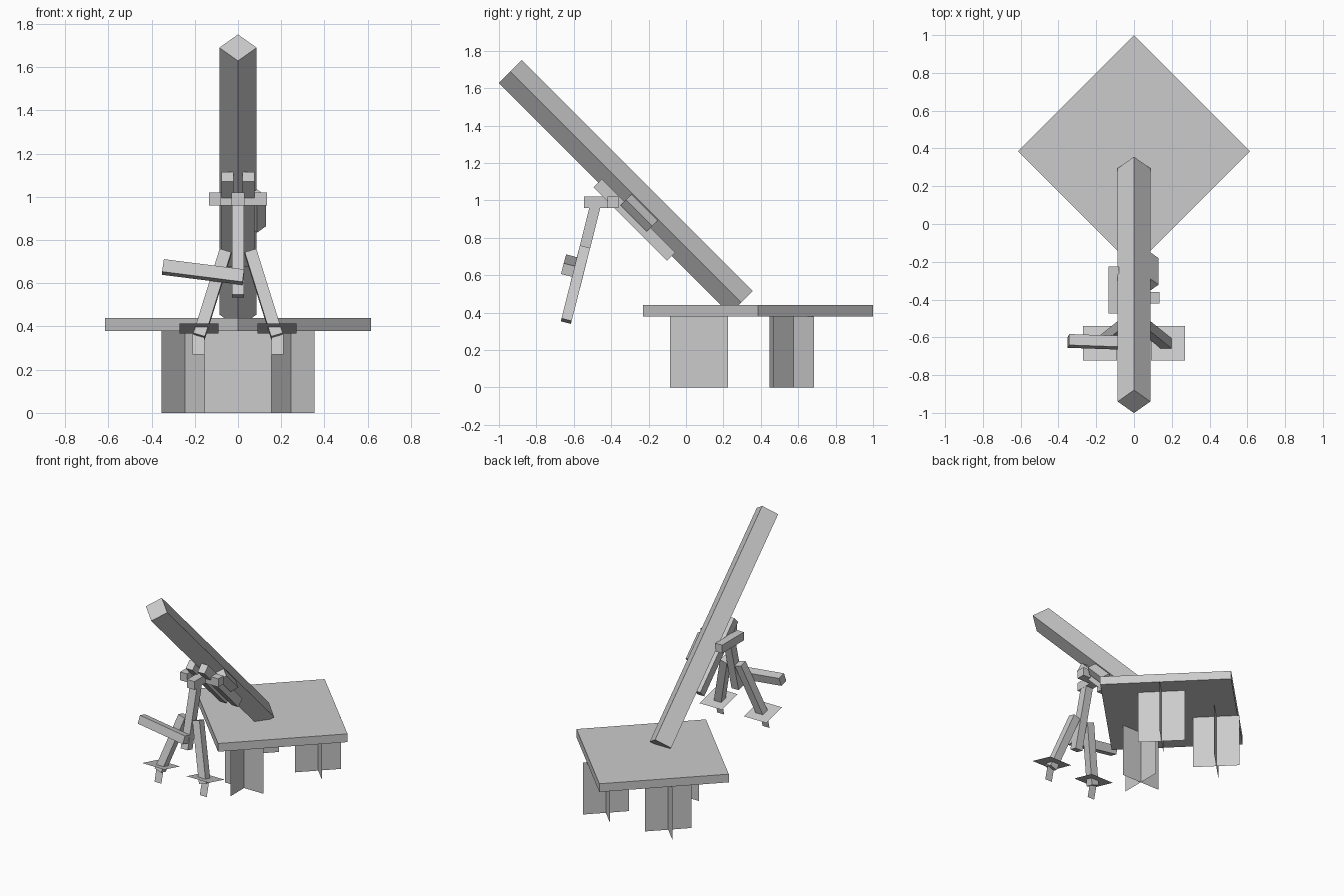
import bpy, math
from mathutils import Vector as V, Matrix

if "Cube" in bpy.data.objects:
    bpy.data.objects.remove(bpy.data.objects["Cube"])

S = math.sqrt(0.5)


def mesh(name, verts, faces):
    me = bpy.data.meshes.new(name)
    me.from_pydata([tuple(v) for v in verts], [], faces)
    ob = bpy.data.objects.new(name, me)
    bpy.context.collection.objects.link(ob)
    return ob


def bar(name, a, b, w, h, side=(1, 0, 0), roll=0):
    """Box running from a to b; w along the side direction, h across it."""
    a, b = V(a), V(b)
    d = (b - a).normalized()
    u = V(side)
    u = (u - d * u.dot(d)).normalized()
    u = Matrix.Rotation(roll, 3, d) @ u
    v = d.cross(u)
    ring = [u * (i * w / 2) + v * (j * h / 2)
            for i, j in ((-1, -1), (1, -1), (1, 1), (-1, 1))]
    verts = [a + r for r in ring] + [b + r for r in ring]
    faces = [(3, 2, 1, 0), (4, 5, 6, 7)]
    faces += [(i, (i + 1) % 4, (i + 1) % 4 + 4, i + 4) for i in range(4)]
    return mesh(name, verts, faces)


def sheet(name, c, u, v):
    """Thin rectangle with half-extents u and v."""
    c, u, v = V(c), V(u), V(v)
    return mesh(name, [c - u - v, c + u - v, c + u + v, c - u + v], [(0, 1, 2, 3)])


def barrel_pt(x, t, n):
    """Point in barrel space: t = y - z along the bore, n = y + z across it."""
    return V((x, (n + t) / 2, (n - t) / 2))


# Base plate: square turned 45 degrees
bar("base_plate", (0, 0.385, 0.38), (0, 0.385, 0.44), 0.87, 0.87, roll=math.pi / 4)

# Crossed spades under the plate
for name, x, y, ang in (("front", 0, 0.07, 0), ("left", -0.245, 0.555, 45),
                        ("right", 0.245, 0.575, 45)):
    for k in range(2):
        r = math.radians(ang + 90 * k)
        sheet(f"{name}_spade_{k + 1}", (x, y, 0.19),
              (0.155 * math.cos(r), 0.155 * math.sin(r), 0), (0, 0, 0.19))

# Tube: square section standing on its edge
bar("tube", barrel_pt(0, -2.63, 0.75), barrel_pt(0, -0.16, 0.75),
    0.122, 0.122, roll=math.pi / 4)

# Small sight rod on the right of the tube
bar("sight_rod", barrel_pt(0.088, -1.325, 0.683), barrel_pt(0.088, -1.045, 0.683),
    0.06, 0.06, roll=math.pi / 4)

# Twin rails below the tube
for s, n in ((-1, "left"), (1, "right")):
    bar(n + "_rail", barrel_pt(s * 0.048, -1.565, 0.62),
        barrel_pt(s * 0.048, -0.78, 0.62), 0.055, 0.064)

# Yoke: crossbar, forward stub and side handle
bar("yoke_crossbar", (-0.135, -0.39, 0.99), (0.135, -0.39, 0.99), 0.06, 0.06, (0, 1, 0))
bar("yoke_stub", (0, -0.545, 0.99), (0, -0.42, 0.99), 0.06, 0.06)
bar("yoke_handle", (-0.107, -0.475, 0.99), (-0.107, -0.225, 0.99), 0.056, 0.06)


# Bipod lies in one plane leaning forward
def lean(x, z):
    return V((x, -0.485 - (0.97 - z) * 0.2525, z))


down = (lean(0, 0) - lean(0, 1)).normalized()
across = V((0, -down.z, down.y))
bar("centre_leg", lean(0, 0.975), lean(0, 0.54), 0.057, 0.057)
for s, n in ((-1, "left"), (1, "right")):
    bar(n + "_leg", lean(s * 0.058, 0.745), lean(s * 0.18, 0.355), 0.056, 0.056)
    sheet(n + "_foot_plate", lean(s * 0.18, 0.39), (0.09, 0, 0), across * 0.093)
    sheet(n + "_foot_spike", lean(s * 0.183, 0.32), (0.028, 0, 0), down * 0.052)

# Crank arm in front of the centre leg
bar("crank_arm", (-0.347, -0.619, 0.675), (0.025, -0.632, 0.628), 0.06, 0.06, across)
